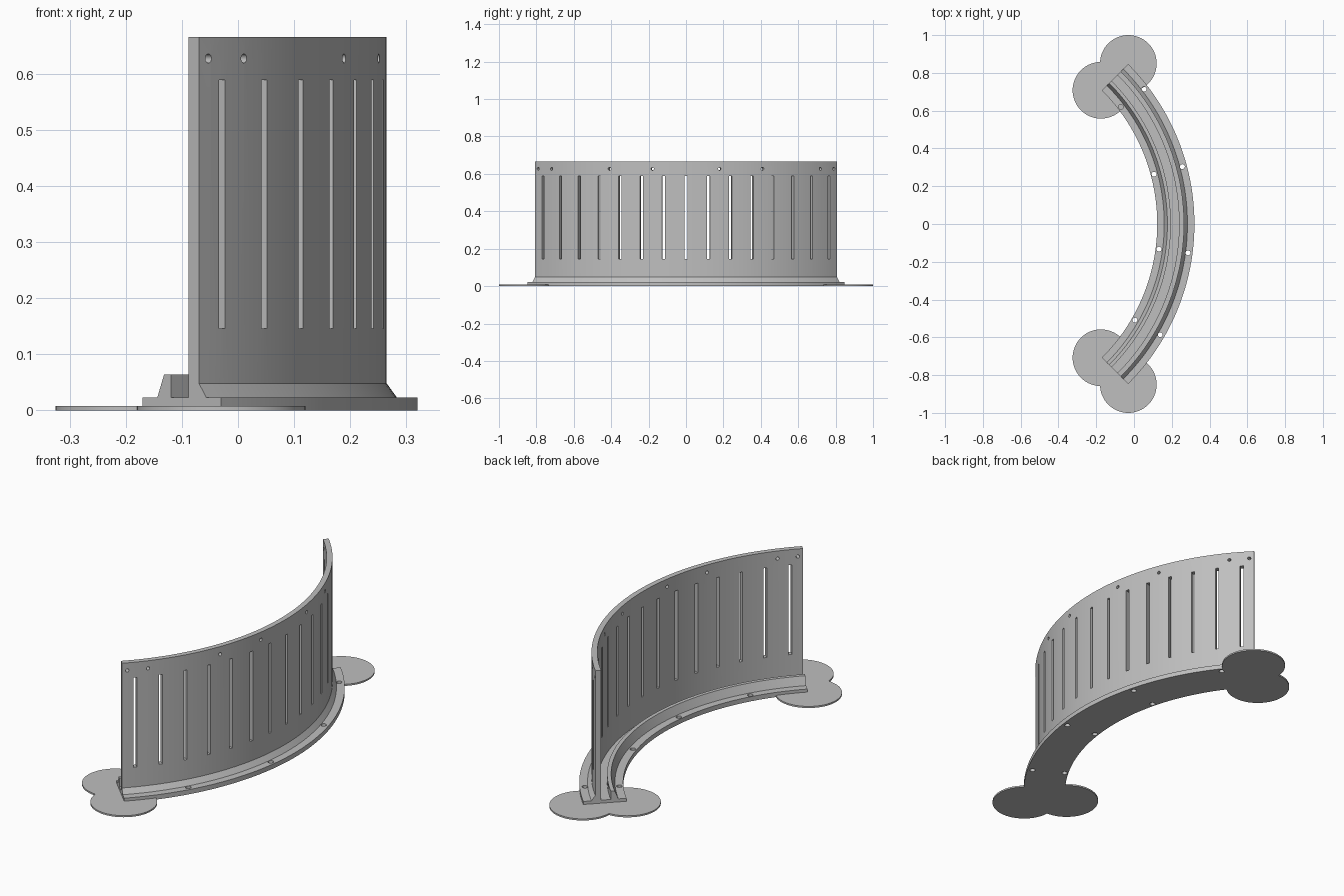
import bpy, bmesh
from math import radians, cos, sin
from mathutils import Matrix, Vector

cube = bpy.data.objects.get("Cube")
if cube:
    bpy.data.objects.remove(cube, do_unlink=True)

CX = -0.877          # x of the arc's centre
HALF = 45            # half sweep in degrees
STEPS = 60

grey = bpy.data.materials.new("light grey plastic")
grey.use_nodes = True
grey.diffuse_color = (0.52, 0.52, 0.52, 1)
grey.node_tree.nodes["Principled BSDF"].inputs["Base Color"].default_value = (0.52, 0.52, 0.52, 1)


def make_object(name, bm):
    bmesh.ops.recalc_face_normals(bm, faces=bm.faces)
    mesh = bpy.data.meshes.new(name)
    bm.to_mesh(mesh)
    bm.free()
    mesh.materials.append(grey)
    obj = bpy.data.objects.new(name, mesh)
    bpy.context.collection.objects.link(obj)
    return obj


def sweep(name, profile):
    """Sweep a closed (radius, height) profile along the arc."""
    bm = bmesh.new()
    rings = []
    for i in range(STEPS + 1):
        a = radians(-HALF + 2 * HALF * i / STEPS)
        rings.append([bm.verts.new((CX + r * cos(a), r * sin(a), z)) for r, z in profile])
    n = len(profile)
    for p, q in zip(rings, rings[1:]):
        for j in range(n):
            k = (j + 1) % n
            bm.faces.new((p[j], p[k], q[k], q[j]))
    bm.faces.new(rings[0])
    bm.faces.new(rings[-1])
    return make_object(name, bm)


def at_angle(deg, r, z):
    a = radians(deg)
    return Matrix.Translation((CX + r * cos(a), r * sin(a), z)) @ Matrix.Rotation(a, 4, "Z")


def add_hole(bm, matrix, radius, depth):
    bmesh.ops.create_cone(bm, cap_ends=True, segments=20, radius1=radius,
                          radius2=radius, depth=depth, matrix=matrix)


def cut(obj, bm):
    """Subtract the cutter shapes and bake the result."""
    cutter = make_object("cutter", bm)
    cutter.hide_render = True
    mod = obj.modifiers.new("cut", "BOOLEAN")
    mod.operation = "DIFFERENCE"
    mod.solver = "EXACT"
    mod.object = cutter
    bpy.context.view_layer.update()
    graph = bpy.context.evaluated_depsgraph_get()
    baked = bpy.data.meshes.new_from_object(obj.evaluated_get(graph))
    obj.modifiers.clear()
    obj.data = baked
    bpy.data.objects.remove(cutter, do_unlink=True)


# Base rail: flange, inner ridge, groove, wall foot with outer chamfer
base = sweep("base_rail", [
    (1.0, 0), (1.197, 0), (1.197, 0.023), (1.16, 0.023), (1.142, 0.048),
    (1.116, 0.048), (1.116, 0.023), (1.072, 0.023), (1.072, 0.064),
    (1.054, 0.064), (1.037, 0.023), (1.0, 0.023)])

# Screw holes through both flanges
bm = bmesh.new()
for deg in (37.5, 15, -7.5, -30):
    for r in (1.018, 1.173):
        add_hole(bm, at_angle(deg, r, 0.01), 0.013, 0.1)
cut(base, bm)

# Curved wall
wall = sweep("curved_wall", [(1.116, 0.048), (1.142, 0.048), (1.142, 0.665), (1.116, 0.665)])

# Vertical slots and the row of round holes near the top
bm = bmesh.new()
for i in range(-7, 8):
    size = Matrix.Diagonal(Vector((0.1, 0.016, 0.443, 1)))
    bmesh.ops.create_cube(bm, size=1, matrix=at_angle(6 * i, 1.129, 0.367) @ size)
for side in (-1, 1):
    for deg in (9, 21, 39, 43.8):
        turn = Matrix.Rotation(radians(90), 4, "Y")
        add_hole(bm, at_angle(side * deg, 1.129, 0.627) @ turn, 0.008, 0.1)
cut(wall, bm)

# Thin round pads under the four corners
pads = []
for side, where in ((1, "left"), (-1, "right")):
    for x, y, place in ((-0.175, 0.708, "inner"), (-0.03, 0.85, "outer")):
        bm = bmesh.new()
        bmesh.ops.create_cone(bm, cap_ends=True, segments=64, radius1=0.15, radius2=0.15,
                              depth=0.008, matrix=Matrix.Translation((x, side * y, 0.004)))
        pads.append(make_object(f"{place}_pad_{'back' if side > 0 else 'front'}", bm))

# Smooth shading with sharp edges kept
bpy.ops.object.select_all(action="DESELECT")
for obj in [base, wall] + pads:
    obj.select_set(True)
bpy.context.view_layer.objects.active = base
bpy.ops.object.shade_smooth_by_angle(angle=radians(20))
